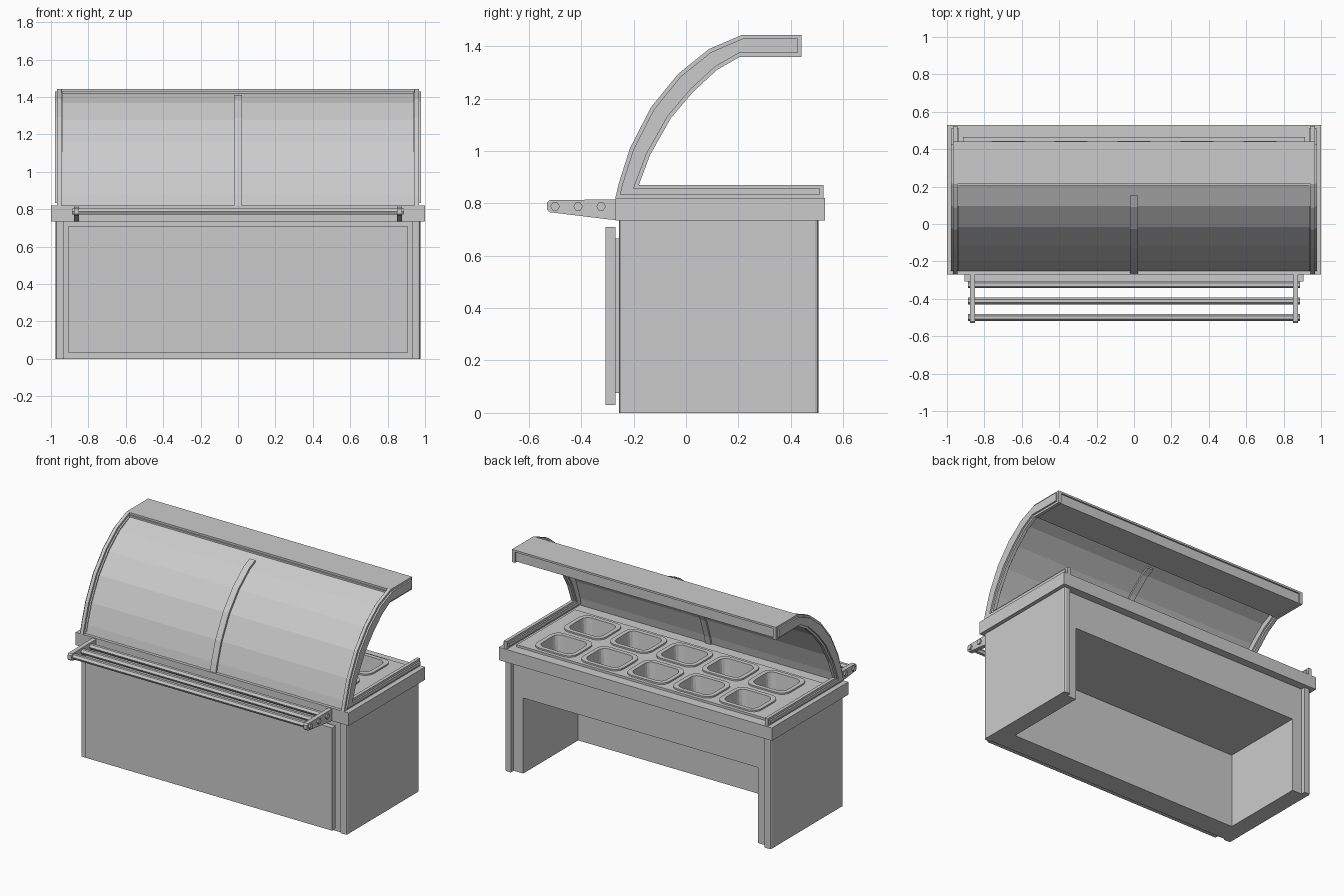
import bpy
import bmesh
from math import cos, sin, pi
from mathutils import Vector

if "Cube" in bpy.data.objects:
    bpy.data.objects.remove(bpy.data.objects["Cube"])

metal = bpy.data.materials.new("light_grey")
metal.use_nodes = True
GREY = (0.6, 0.6, 0.6, 1)
metal.diffuse_color = GREY
metal.node_tree.nodes["Principled BSDF"].inputs["Base Color"].default_value = GREY


def finish(name, bm):
    bmesh.ops.recalc_face_normals(bm, faces=bm.faces)
    mesh = bpy.data.meshes.new(name)
    bm.to_mesh(mesh)
    bm.free()
    mesh.materials.append(metal)
    obj = bpy.data.objects.new(name, mesh)
    bpy.context.collection.objects.link(obj)
    return obj


def loft(name, rings):
    """Skin a stack of equal rings and cap both ends."""
    bm = bmesh.new()
    loops = [[bm.verts.new(p) for p in ring] for ring in rings]
    n = len(loops[0])
    for a, b in zip(loops, loops[1:]):
        for i in range(n):
            j = (i + 1) % n
            bm.faces.new((a[i], a[j], b[j], b[i]))
    bm.faces.new(loops[0])
    bm.faces.new(loops[-1])
    return finish(name, bm)


def prism(name, profile, x0, x1):
    """Extrude a (y, z) profile along x."""
    return loft(name, [[(x, y, z) for y, z in profile] for x in (x0, x1)])


def box(name, x0, x1, y0, y1, z0, z1):
    return prism(name, [(y0, z0), (y1, z0), (y1, z1), (y0, z1)], x0, x1)


def inset(profile, d):
    """Mitred inset of a closed profile that runs clockwise."""
    pts = [Vector(p) for p in profile]
    out = []
    for i, p in enumerate(pts):
        a = (p - pts[i - 1]).normalized()
        b = (pts[(i + 1) % len(pts)] - p).normalized()
        na, nb = Vector((a.y, -a.x)), Vector((b.y, -b.x))
        out.append(p + (na + nb) * d / (1 + na.dot(nb)))
    return out


def rounded(cx, cy, w, h, r, z):
    """Rounded rectangle ring at height z."""
    ring = []
    for k, (sx, sy) in enumerate(((1, 1), (-1, 1), (-1, -1), (1, -1))):
        for s in range(5):
            t = (k + s / 4) * pi / 2
            ring.append((cx + sx * (w / 2 - r) + r * cos(t),
                         cy + sy * (h / 2 - r) + r * sin(t), z))
    return ring


def sides(name, make):
    for side, s in (("left", 1), ("right", -1)):
        make(side + "_" + name, s)


# Cabinet: upper block, front wall, side walls, corner posts
core = box("cabinet_upper", -0.93, 0.93, -0.245, 0.475, 0.5, 0.735)
box("front_wall", -0.93, 0.93, -0.245, -0.1, 0, 0.5)
sides("side_wall", lambda n, s: box(n, s * 0.86, s * 0.974, -0.235, 0.475, 0, 0.735))


def post(name, s, y_in, y_out):
    c = 0.012 if y_out > y_in else -0.012
    plan = [(0.93, y_in), (0.975, y_in), (0.975, y_out - c),
            (0.971, y_out - c * 0.3), (0.963, y_out), (0.93, y_out)]
    loft(name, [[(s * x, y, z) for x, y in plan] for z in (0, 0.735)])


sides("front_post", lambda n, s: post(n, s, -0.225, -0.255))
sides("back_post", lambda n, s: post(n, s, 0.475, 0.505))

# Front cladding panel on a spacer
box("front_panel", -0.905, 0.905, -0.308, -0.27, 0.03, 0.71)
box("front_panel_spacer", -0.87, 0.87, -0.27, -0.245, 0.075, 0.665)

# Worktop and raised tray
slab = box("worktop", -1, 1, -0.27, 0.53, 0.735, 0.82)
tray = box("food_tray", -0.915, 0.915, -0.145, 0.465, 0.82, 0.835)

# Food pans with flanges, and the openings they sit in
for row, cy in enumerate((0.015, 0.315)):
    for col in range(5):
        cx = (col - 2) * 0.337
        cutter = loft("pan_cutter", [rounded(cx, cy, 0.26, 0.22, 0.045, z) for z in (0.6, 0.9)])
        cutter.hide_render = True
        for target in (core, slab, tray):
            mod = target.modifiers.new("opening", "BOOLEAN")
            mod.operation = "DIFFERENCE"
            mod.solver = "EXACT"
            mod.object = cutter
            with bpy.context.temp_override(object=target, active_object=target):
                bpy.ops.object.modifier_apply(modifier=mod.name)
        bpy.data.objects.remove(cutter)
        loft("food_pan_%d_%d" % (row + 1, col + 1), [
            rounded(cx, cy, 0.215, 0.175, 0.04, 0.61),
            rounded(cx, cy, 0.258, 0.218, 0.045, 0.835),
            rounded(cx, cy, 0.295, 0.255, 0.06, 0.835),
            rounded(cx, cy, 0.295, 0.255, 0.06, 0.845),
            rounded(cx, cy, 0.24, 0.2, 0.045, 0.845),
            rounded(cx, cy, 0.2, 0.16, 0.04, 0.63)])

# Curved sneeze guard: outer and inner edges of the end frames
outer = [(-0.27, 0.82), (-0.257, 0.875), (-0.214, 1.01), (-0.134, 1.166),
         (-0.03, 1.294), (0.088, 1.389), (0.214, 1.443)]
inner = [(-0.19, 0.82), (-0.18, 0.87), (-0.137, 0.985), (-0.057, 1.126),
         (0.027, 1.225), (0.118, 1.309), (0.205, 1.359)]
frame = (outer + [(0.44, 1.443), (0.44, 1.359)] + inner[:0:-1]
         + [(0.525, 0.87), (0.525, 0.82)])
sides("end_frame", lambda n, s: prism(n, frame, s * 0.945, s * 0.967))
sides("end_frame_core", lambda n, s: prism(n, inset(frame, 0.014), s * 0.935, s * 0.978))


def band(t0, t1, count, end=1.0):
    """Strip between two blends of the frame edges."""
    def edge(t):
        pts = [Vector(a).lerp(Vector(b), t) for a, b in zip(outer, inner)][:count]
        pts[-1] = pts[-2].lerp(pts[-1], end)
        return pts
    return edge(t0) + edge(t1)[::-1]


prism("curved_screen", band(0.25, 0.37, 7), -0.945, 0.945)
prism("screen_divider", band(0.08, 0.5, 7, 0.5), -0.021, 0.021)

# Canopy
box("canopy", -0.945, 0.945, 0.205, 0.43, 0.5 + 0.865, 1.43)
box("canopy_top", -0.945, 0.945, 0.214, 0.44, 1.43, 1.443)

# Tray slide: brackets and hexagonal rails
bracket = [(-0.265, 0.735), (-0.265, 0.815), (-0.52, 0.812), (-0.53, 0.803),
           (-0.53, 0.775), (-0.52, 0.766)]
sides("slide_bracket", lambda n, s: prism(n, bracket, s * 0.85, s * 0.878))
for i, y in enumerate((-0.5, -0.412, -0.324)):
    hexagon = [(y + 0.018 * cos(k * pi / 3), 0.788 + 0.018 * sin(k * pi / 3)) for k in range(6)]
    prism("slide_rail_%d" % (i + 1), hexagon, -0.888, 0.888)
